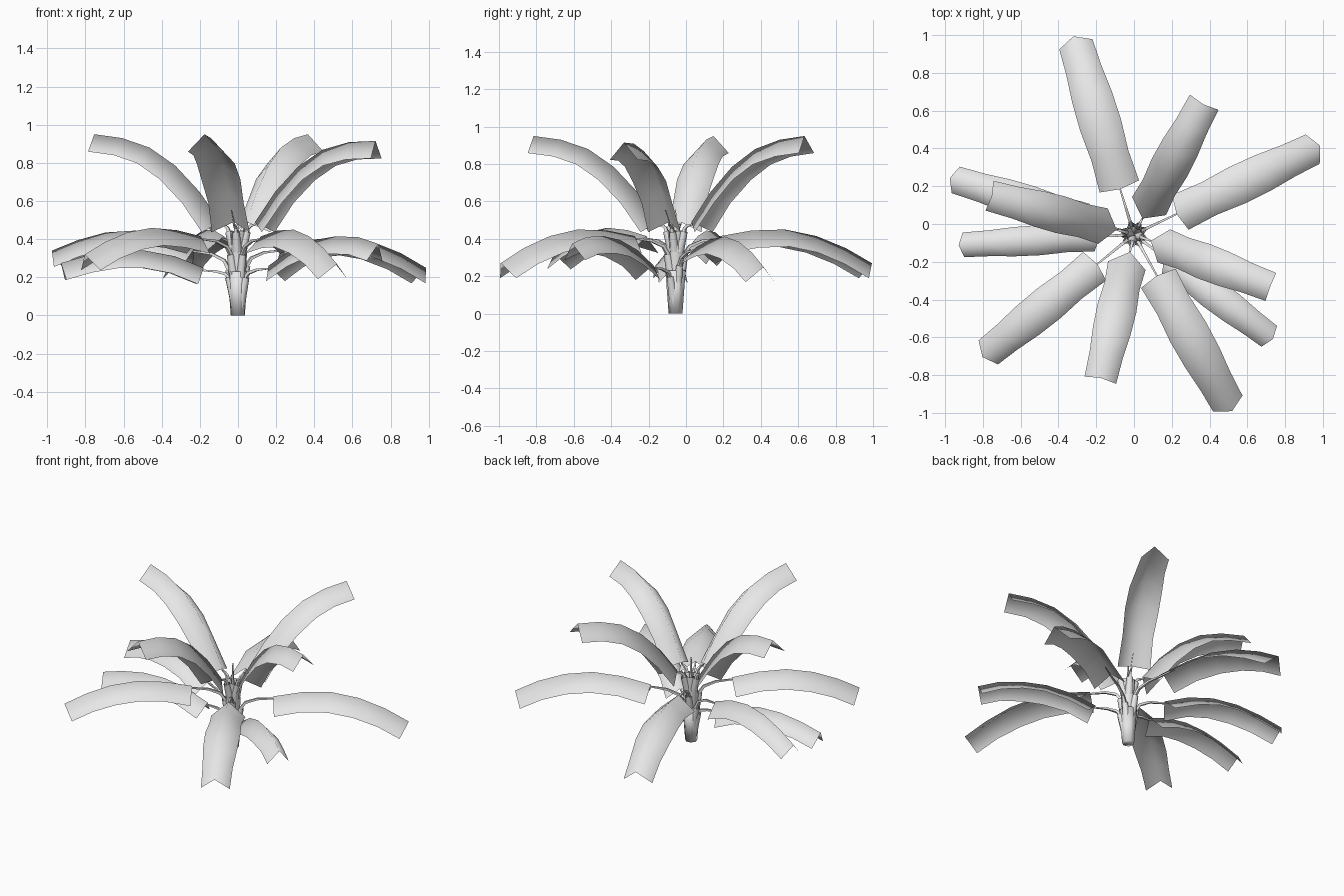
import bpy, bmesh, math
from mathutils import Vector, Matrix

if "Cube" in bpy.data.objects:
    bpy.data.objects.remove(bpy.data.objects["Cube"])

CENTER = Vector((0, -0.055, 0))          # trunk axis
grey = bpy.data.materials.new("plain grey")
grey.diffuse_color = (0.8, 0.8, 0.8, 1)
grey.use_nodes = True
grey.node_tree.nodes["Principled BSDF"].inputs["Base Color"].default_value = grey.diffuse_color


def finish(name, bm, smooth=True):
    me = bpy.data.meshes.new(name)
    bm.to_mesh(me)
    bm.free()
    me.materials.append(grey)
    for p in me.polygons:
        p.use_smooth = smooth
    ob = bpy.data.objects.new(name, me)
    bpy.context.collection.objects.link(ob)
    return ob


def place(ob, degrees):
    ob.matrix_world = Matrix.Translation(CENTER) @ Matrix.Rotation(math.radians(degrees), 4, 'Z')


def tangent(path, i):
    a, b = path[max(i - 1, 0)], path[min(i + 1, len(path) - 1)]
    return (b - a).normalized()


def tube(name, points, radii, sides, cap=False):
    """Tapered tube along (r, z) points in the xz plane."""
    path = [Vector((r, 0, z)) for r, z in points]
    bm = bmesh.new()
    rings = []
    for i, (p, rad) in enumerate(zip(path, radii)):
        t = tangent(path, i)
        up = Vector((-t.z, 0, t.x))
        ring = []
        for k in range(sides):
            a = math.tau * (k + 0.5) / sides
            ring.append(bm.verts.new(p + up * rad * math.cos(a) + Vector((0, rad * math.sin(a), 0))))
        rings.append(ring)
    for a, b in zip(rings, rings[1:]):
        for k in range(sides):
            n = (k + 1) % sides
            bm.faces.new((a[k], a[n], b[n], b[k]))
    if cap:
        bm.faces.new(rings[0])
        bm.faces.new(rings[-1])
    bmesh.ops.recalc_face_normals(bm, faces=bm.faces)
    return finish(name, bm, smooth=sides > 4)


def blade(name, ridge, half_widths, depth):
    """Folded leaf sheet: a raised ridge with two drooping sides."""
    path = [Vector((r, 0, z)) for r, z in ridge]
    bm = bmesh.new()
    rows = []
    for i, (p, w) in enumerate(zip(path, half_widths)):
        t = tangent(path, i)
        drop = Vector((t.z, 0, -t.x)) * depth
        side = Vector((0, w, 0))
        rows.append([bm.verts.new(v) for v in (p + drop + side, p, p + drop - side)])
    for a, b in zip(rows, rows[1:]):
        for k in (0, 1):
            bm.faces.new((a[k], a[k + 1], b[k + 1], b[k]))
    return finish(name, bm)


# Ridge profiles (distance from trunk, height) of the leaf tiers
HIGH = [(.095, .49), (.21, .65), (.34, .785), (.48, .88), (.63, .93), (.78, .95)]
MID = [(.25, .415), (.42, .445), (.60, .45), (.77, .415), (.93, .35), (1.07, .27)]
LOW = [(.18, .25), (.33, .31), (.49, .34), (.64, .34), (.79, .315), (.93, .275)]
LOW_RISING = [(.20, .26), (.34, .34), (.50, .395), (.65, .415), (.80, .41), (.93, .375)]
LOW_LONG = [(.24, .35), (.40, .415), (.56, .445), (.72, .435), (.87, .395), (1.01, .34)]
WIDTHS = [.102, .095, .105, .102, .09, .086]

# tier, profile, sheath bottom, sheath top,
# leaves as (direction in degrees, length scale, width scale, droop at tip, lift at base)
TIERS = [
    ("high", HIGH, .26, .44, ((62, 1, 1, 0, 0), (-21, .99, .92, .035, 0),
                              (165, 1, .95, 0, 0), (257, 1, 1, 0, 0))),
    ("middle", MID, .05, .32, ((107, 1.025, 1.07, 0, 0), (25.5, 1.02, 1, .02, -.06),
                               (-61, 1, 1.03, 0, 0), (219, .965, .95, -.05, 0))),
    ("low", LOW, .01, .20, ((183.5, 1, .76, 0, 0),)),
    ("low_rising", LOW_RISING, .01, .20, ((-37, .99, .8, 0, 0),)),
    ("low_long", LOW_LONG, .02, .24, ((163, 1.01, .85, 0, 0),)),
]

for tier, profile, z0, z1, leaves in TIERS:
    for n, (ang, length, width, droop, lift) in enumerate(leaves, 1):
        r0, r1 = profile[0][0], profile[-1][0]
        ridge = []
        for r, z in profile:
            u = (r - r0) / (r1 - r0)
            ridge.append((r0 + u * (length * r1 - r0), z - droop * u * u + lift * (1 - u)))
        # leaf blade
        place(blade(f"{tier}_leaf_{n}", ridge, [w * width for w in WIDTHS], .092), ang)
        # slim sheath hugging the trunk
        top = z1 + lift
        place(tube(f"{tier}_sheath_{n}", [(.012, z0), (.024, (z0 + top) / 2), (.05, top)],
                   [.022, .026, .02], 6), ang)
        # thin stalk arching out to the blade and ending under its ridge
        ra, za = ridge[0]
        rb, zb = ridge[1]
        za -= .014
        arc = [(.05 + (ra - .05) * (1 - math.cos(a)), top + (za - top) * math.sin(a))
               for a in (0, math.pi / 6, math.pi / 3, math.pi / 2)]
        end = (ra + (rb - ra) * .5, za + (zb - za) * .5 - .01)
        place(tube(f"{tier}_stalk_{n}", [(.035, top - .08)] + arc + [end],
                   [.016, .013, .011, .009, .006, .003], 4), ang)

# Trunk made of nested flaring sleeves
for n, (z0, z1, r0, r1) in enumerate([(0, .23, .038, .056), (.12, .33, .038, .048), (.22, .44, .034, .045)], 1):
    place(tube(f"trunk_sleeve_{n}", [(0, z0), (0, z1)], [r0, r1], 7, cap=(n == 1)), 20 * n)

# Young shoot in the middle
place(tube("young_shoot", [(0, .38), (0, .56)], [.012, .003], 4, cap=True), 0)
